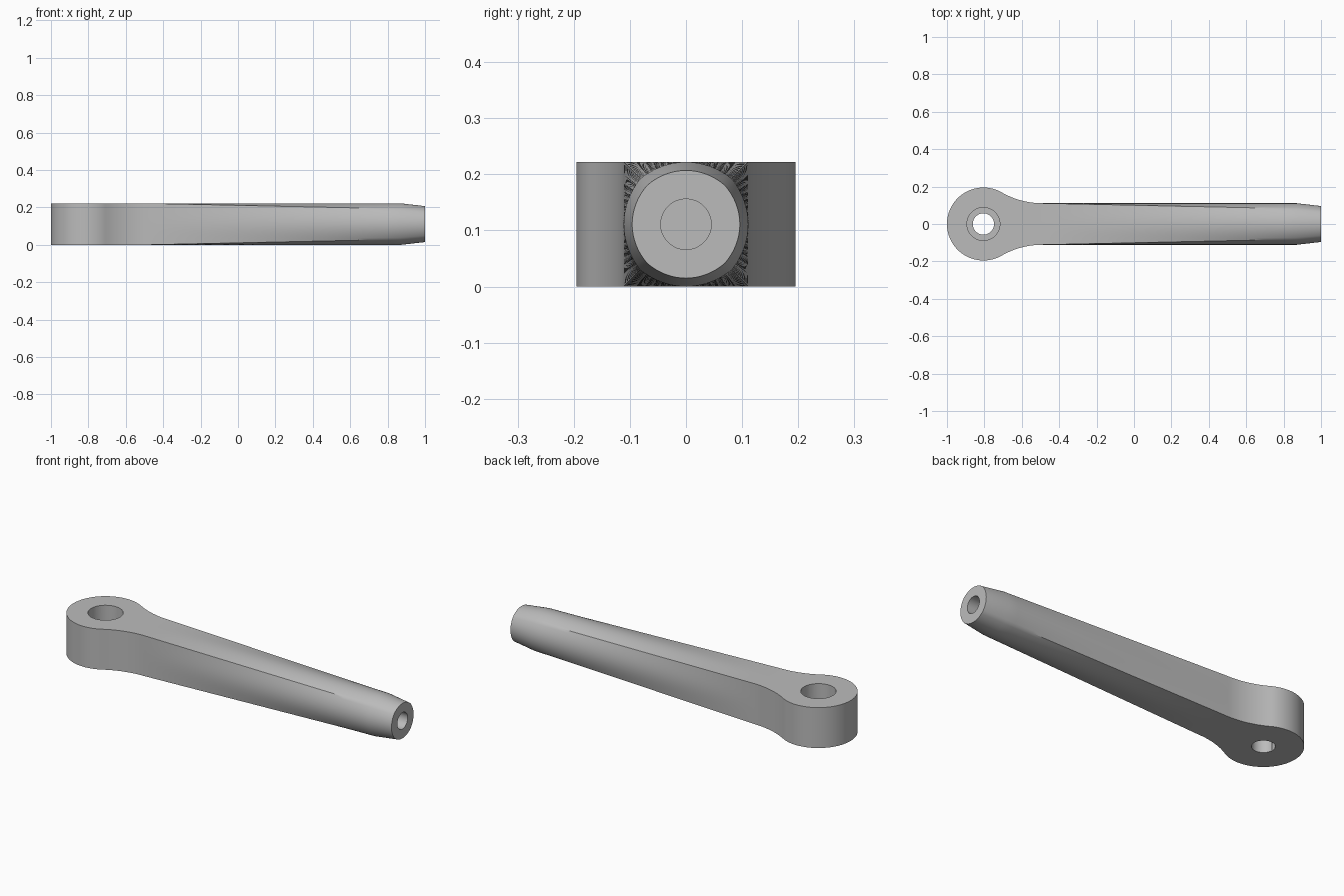
import bpy, bmesh, math

if "Cube" in bpy.data.objects:
    bpy.data.objects.remove(bpy.data.objects["Cube"])

H = 0.111                       # half thickness of the shaft
EYE_X, EYE_R = -0.805, 0.195    # round eye at the left end
FIL_X = -0.49                   # where the eye fillet meets the shaft
SIDES = 64

# Fillet radius tangent to both the eye and the shaft side
dx = FIL_X - EYE_X
FIL_R = (dx * dx + H * H - EYE_R ** 2) / (2 * (EYE_R - H))
tangent = math.atan2(H + FIL_R, dx)

# Stations along the lever: (x, half width, half height, roundness)
stations = []
for i in range(49):
    a = (math.pi - tangent) * i / 48
    stations.append((EYE_X - EYE_R * math.cos(a), EYE_R * math.sin(a), H, 0.0))
for i in range(1, 17):
    b = (math.pi / 2 - tangent) * (1 - i / 16)
    stations.append((FIL_X - FIL_R * math.sin(b),
                     H + FIL_R * (1 - math.cos(b)), H, 0.0))
for i in range(1, 25):
    t = i / 24
    stations.append((FIL_X + (0.87 - FIL_X) * t, H, H, 0.91 * t))
stations.append((1.0, 0.096, 0.096, 0.95))


def section(x, w, h, roundness):
    """Rectangle blended towards an ellipse."""
    pts = []
    for k in range(SIDES):
        a = 2 * math.pi * k / SIDES
        c, s = math.cos(a), math.sin(a)
        m = max(abs(c), abs(s))
        f = (1 - roundness) / m + roundness
        pts.append((x, w * c * f, H + h * s * f))
    return pts


# Lever body, lofted through all the stations
bm = bmesh.new()
rings = [[bm.verts.new(p) for p in section(*st)] for st in stations]
for r0, r1 in zip(rings, rings[1:]):
    for k in range(SIDES):
        n = (k + 1) % SIDES
        bm.faces.new((r0[k], r0[n], r1[n], r1[k]))
bm.faces.new(rings[0])
bm.faces.new(rings[-1])
bmesh.ops.remove_doubles(bm, verts=bm.verts[:], dist=1e-5)
bmesh.ops.recalc_face_normals(bm, faces=bm.faces[:])
mesh = bpy.data.meshes.new("lever_body")
bm.to_mesh(mesh)
bm.free()
lever = bpy.data.objects.new("lever_body", mesh)
bpy.context.collection.objects.link(lever)

steel = bpy.data.materials.new("light_grey")
steel.diffuse_color = (0.5, 0.5, 0.5, 1)
steel.use_nodes = True
steel.node_tree.nodes["Principled BSDF"].inputs["Base Color"].default_value = steel.diffuse_color
mesh.materials.append(steel)


def drill(radius, depth, loc, rot=(0, 0, 0)):
    """Cut a round hole centred on loc."""
    bpy.ops.mesh.primitive_cylinder_add(vertices=64, radius=radius, depth=depth,
                                        location=loc, rotation=rot)
    cutter = bpy.context.object
    cutter.name = "hole_cutter"
    cutter.hide_render = True
    cutter.data.materials.append(steel)
    bpy.ops.object.select_all(action='DESELECT')
    bpy.context.view_layer.objects.active = lever
    lever.select_set(True)
    mod = lever.modifiers.new("hole", 'BOOLEAN')
    mod.operation, mod.solver, mod.object = 'DIFFERENCE', 'EXACT', cutter
    bpy.ops.object.modifier_apply(modifier=mod.name)
    bpy.data.objects.remove(cutter)


drill(0.057, 0.6, (EYE_X, 0, H))                            # through hole
drill(0.088, 0.3, (EYE_X, 0, 0.10 + 0.15))                  # counterbore
drill(0.045, 0.6, (1.0, 0, H), (0, math.pi / 2, 0))         # end bore

bpy.ops.object.select_all(action='DESELECT')
lever.select_set(True)
bpy.context.view_layer.objects.active = lever
bpy.ops.object.shade_smooth_by_angle(angle=math.radians(30))
